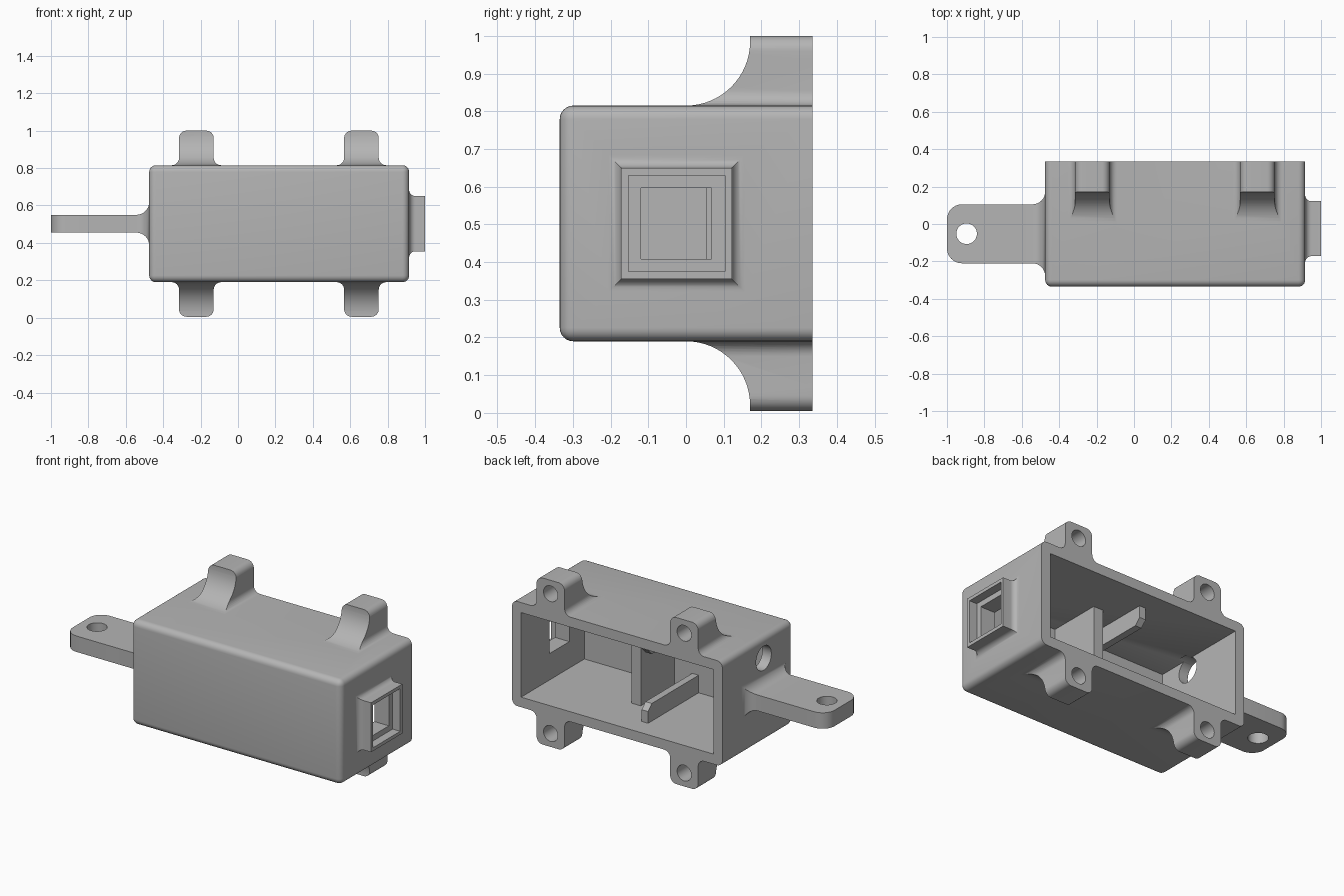
import bpy, bmesh, math
from mathutils import Vector

if "Cube" in bpy.data.objects:
    bpy.data.objects.remove(bpy.data.objects["Cube"], do_unlink=True)

grey = bpy.data.materials.new("plain_grey")
grey.use_nodes = True
grey.diffuse_color = (0.46, 0.46, 0.46, 1)
grey.node_tree.nodes["Principled BSDF"].inputs["Base Color"].default_value = grey.diffuse_color

# Main dimensions
X0, X1, Y0, Y1, Z0, Z1 = -0.475, 0.915, -0.335, 0.335, 0.19, 0.815
WALL, MID = 0.06, 0.5025
IN_FRONT = -0.262


def finish(name, bm):
    bmesh.ops.recalc_face_normals(bm, faces=bm.faces)
    mesh = bpy.data.meshes.new(name)
    bm.to_mesh(mesh)
    bm.free()
    mesh.materials.append(grey)
    obj = bpy.data.objects.new(name, mesh)
    bpy.context.collection.objects.link(obj)
    return obj


def loft(name, rings):
    """Skin a list of equal-length point rings and cap both ends."""
    bm = bmesh.new()
    rows = [[bm.verts.new(p) for p in ring] for ring in rings]
    n = len(rows[0])
    for a, b in zip(rows, rows[1:]):
        for i in range(n):
            j = (i + 1) % n
            bm.faces.new((a[i], a[j], b[j], b[i]))
    bm.faces.new(rows[0])
    bm.faces.new(rows[-1])
    return finish(name, bm)


def prism(name, pts, axis, lo, hi):
    """Extrude a 2D outline along an axis; the outline uses the other two axes in order."""
    def place(p, h):
        c = list(p)
        c.insert("xyz".index(axis), h)
        return Vector(c)
    return loft(name, [[place(p, h) for p in pts] for h in (lo, hi)])


def block(name, x, y, z):
    return prism(name, [(x[0], y[0]), (x[1], y[0]), (x[1], y[1]), (x[0], y[1])], "z", *z)


def arc(cx, cy, r, a0, a1, steps=8):
    angles = [math.radians(a0 + (a1 - a0) * i / steps) for i in range(steps + 1)]
    return [(cx + r * math.cos(a), cy + r * math.sin(a)) for a in angles]


def circle(cx, cy, r):
    return arc(cx, cy, r, 0, 352.5, 47)


def flare(name, x_wall, side, y, z, r, x_end):
    """Rectangular arm leaving a wall with a concave fillet of radius r."""
    steps = [(x_wall - side * 0.02, r)]
    for i in range(9):
        a = math.radians(90 * i / 8)
        steps.append((x_wall + side * r * (1 - math.cos(a)), r * (1 - math.sin(a))))
    steps.append((x_end, 0))
    return loft(name, [[(x, y[0] - g, z[0] - g), (x, y[1] + g, z[0] - g),
                        (x, y[1] + g, z[1] + g), (x, y[0] - g, z[1] + g)] for x, g in steps])


def combine(target, tool, operation):
    mod = target.modifiers.new(operation.lower(), "BOOLEAN")
    mod.operation, mod.solver, mod.object = operation, "EXACT", tool
    bpy.context.view_layer.objects.active = target
    bpy.ops.object.modifier_apply(modifier=mod.name)
    bpy.data.objects.remove(tool, do_unlink=True)


def smooth(obj):
    bpy.ops.object.select_all(action="DESELECT")
    obj.select_set(True)
    bpy.context.view_layer.objects.active = obj
    bpy.ops.object.shade_smooth_by_angle(angle=math.radians(30))


# Housing body: every edge rounded except the open back rim
housing = block("housing", (X0, X1), (Y0, Y1), (Z0, Z1))
bm = bmesh.new()
bm.from_mesh(housing.data)
edges = [e for e in bm.edges if not all(v.co.y > 0 for v in e.verts)]
bmesh.ops.bevel(bm, geom=edges, offset=0.036, segments=6, profile=0.5, affect="EDGES")
bm.to_mesh(housing.data)
bm.free()


# Mounting ears: rounded front outline crossed with a scooped side outline
def ear(cx, flip):
    def up(pts):
        return [(a, 2 * MID - b if flip else b) for a, b in pts]
    w, r, top = 0.0925, 0.04, 2 * MID - 0.005
    right = [(w + r, Z1 - 0.03)] + arc(w + r, Z1 + r, r, 270, 180) + arc(w - r, top - r, r, 0, 90)
    outline = right + [(-x, z) for x, z in reversed(right)]
    outline = [(cx + x, z) for x, z in outline]
    body = prism("ear", up(outline), "y", -0.02, Y1)
    scoop = [(Y1, Z1 - 0.04), (Y1, top + 0.02), (0.17, top + 0.02)]
    scoop += arc(0, Z1 + 0.17, 0.17, 0, -90, 16) + [(0, Z1 - 0.04)]
    combine(body, prism("scoop", up(scoop), "x", cx - 0.3, cx + 0.3), "INTERSECT")
    return body


for cx in (-0.2225, 0.66):
    for flip in (False, True):
        combine(housing, ear(cx, flip), "UNION")

# Lanyard tab with rounded end, and the square port boss
TAB_Y, TAB_Z, TAB_R = (-0.21, 0.105), (0.455, 0.55), 0.08
tab = flare("tab", X0, -1, TAB_Y, TAB_Z, 0.068, -0.7)
end = [(-0.65, TAB_Y[0]), (-0.65, TAB_Y[1])]
end += arc(-1 + TAB_R, TAB_Y[1] - TAB_R, TAB_R, 90, 180)
end += arc(-1 + TAB_R, TAB_Y[0] + TAB_R, TAB_R, 180, 270)
combine(tab, prism("tab_end", end, "z", *TAB_Z), "UNION")
combine(housing, tab, "UNION")
combine(housing, flare("port_boss", X1, 1, (-0.172, 0.122), (0.355, 0.65), 0.034, 1.0), "UNION")

# Hollow interior, stepped port, cable hole, tab hole and blind screw holes
cutters = [
    block("cavity", (X0 + WALL, X1 - WALL), (IN_FRONT, 0.5), (Z0 + WALL, Z1 - WALL)),
    block("port_recess", (0.95, 1.1), (-0.153, 0.103), (0.375, 0.63)),
    block("port_opening", (0.8, 1.1), (-0.12, 0.067), (0.408, 0.597)),
    prism("cable_hole", circle(-0.055, 0.69, 0.072), "x", -0.6, -0.38),
    prism("tab_hole", circle(-0.895, -0.052, 0.055), "z", 0.3, 0.7),
]
for cx in (-0.2225, 0.66):
    for z in (0.085, 0.92):
        cutters.append(prism("screw_hole", circle(cx, z, 0.047), "y", 0.215, 0.5))
for cutter in cutters:
    combine(housing, cutter, "DIFFERENCE")
smooth(housing)

# Interior divider, running full height from the front wall
block("divider", (0.26, 0.322), (IN_FRONT - 0.01, 0.055), (Z0 + WALL - 0.01, Z1 - WALL + 0.01))

# Low guide ribs with chamfered ends on the floor and ceiling
for name, base, s in (("floor_rib", Z0 + WALL, 1), ("ceiling_rib", Z1 - WALL, -1)):
    side = [(IN_FRONT - 0.01, -0.01), (0.215, -0.01), (0.215, 0.07), (0.18, 0.105),
            (IN_FRONT - 0.01, 0.105)]
    prism(name, [(y, base + s * h) for y, h in side], "x", 0.1, 0.142)
